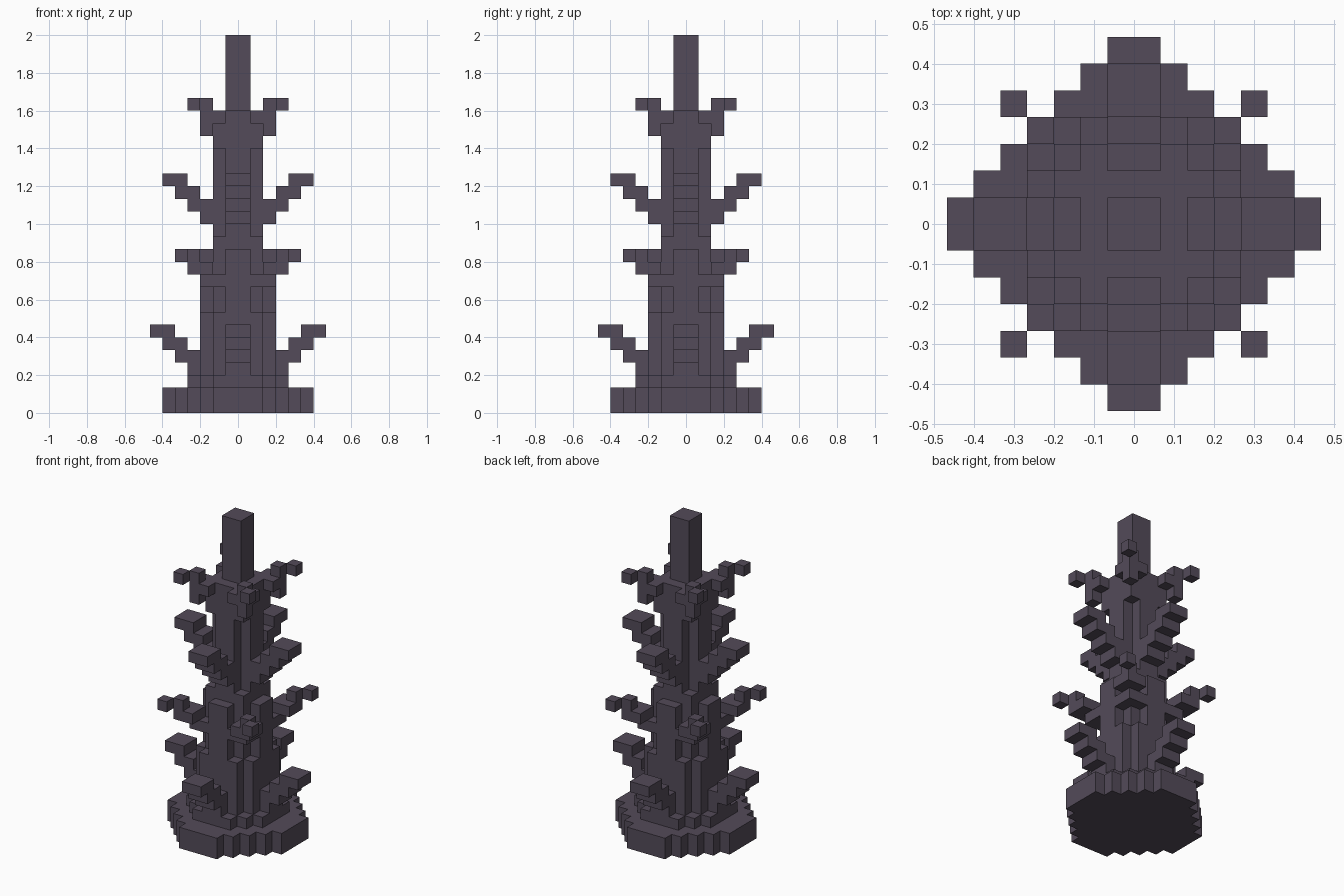
import bpy
import bmesh
from mathutils import Matrix, Vector

if "Cube" in bpy.data.objects:
    bpy.data.objects.remove(bpy.data.objects["Cube"], do_unlink=True)

U = 2 / 30  # size of one block

mat = bpy.data.materials.new("dark purple grey")
mat.use_nodes = True
colour = (0.087, 0.070, 0.100, 1)
mat.diffuse_color = colour
bsdf = mat.node_tree.nodes["Principled BSDF"]
bsdf.inputs["Base Color"].default_value = colour
bsdf.inputs["Roughness"].default_value = 0.9


def box(bm, x, y, z):
    """Add a box from three (low, high) ranges in block units."""
    size = Vector((x[1] - x[0], y[1] - y[0], z[1] - z[0])) * U
    mid = Vector((sum(x), sum(y), sum(z))) * U / 2
    bmesh.ops.create_cube(bm, size=1, matrix=Matrix.Translation(mid) @ Matrix.Diagonal(size.to_4d()))


def slab(bm, hx, hy, z):
    """Add a centred box by its half widths."""
    box(bm, (-hx, hx), (-hy, hy), z)


def finish(name, bm, turn=0):
    bmesh.ops.rotate(bm, verts=bm.verts, cent=(0, 0, 0), matrix=Matrix.Rotation(turn, 3, "Z"))
    mesh = bpy.data.meshes.new(name)
    bm.to_mesh(mesh)
    bm.free()
    mesh.materials.append(mat)
    obj = bpy.data.objects.new(name, mesh)
    bpy.context.collection.objects.link(obj)


def stepped(name, halves, z):
    """Rounded block outline made of crossing slabs."""
    bm = bmesh.new()
    for hx, hy in halves:
        slab(bm, hx, hy, z)
    finish(name, bm)


# Base and root flare
stepped("base", [(h, 8 - h) for h in range(2, 7)], (0, 2))
stepped("root_flare", [(4, 2), (3, 3), (2, 4)], (2, 3))

# Trunk, narrowing upwards
stepped("lower_trunk", [(3, 2), (2, 3)], (3, 8))
stepped("middle_trunk", [(3, 1), (1, 3)], (8, 13))
stepped("trunk_core", [(2, 2)], (8, 14))
stepped("upper_trunk", [(2, 1), (1, 2)], (13, 24))
stepped("spire", [(1, 1)], (24, 30))

# Branches, each repeated on four sides
quarter = 1.5707963268
for i, side in enumerate(("left", "back", "right", "front")):
    # Straight branches climb outwards in steps
    for level, low, reach in (("low", 3, 2), ("middle", 15, 1)):
        bm = bmesh.new()
        for step in range(4):
            box(bm, (reach + step, reach + step + 2), (-1, 1), (low + step, low + step + 1))
        finish(f"{level}_branch_{side}", bm, i * quarter)

    # Diagonal branches: (inner, outer, bottom, top) of square blocks
    for level, blocks in (
        ("lower", ((1, 3, 10, 11), (2, 4, 11, 12), (3, 4, 12, 13), (4, 5, 12, 13))),
        ("upper", ((1, 2, 21, 23), (2, 3, 22, 23), (1, 3, 23, 24), (2, 3, 24, 25), (3, 4, 24, 25))),
    ):
        bm = bmesh.new()
        for a, b, low, top in blocks:
            box(bm, (a, b), (a, b), (low, top))
        finish(f"{level}_diagonal_branch_{side}", bm, i * quarter)
